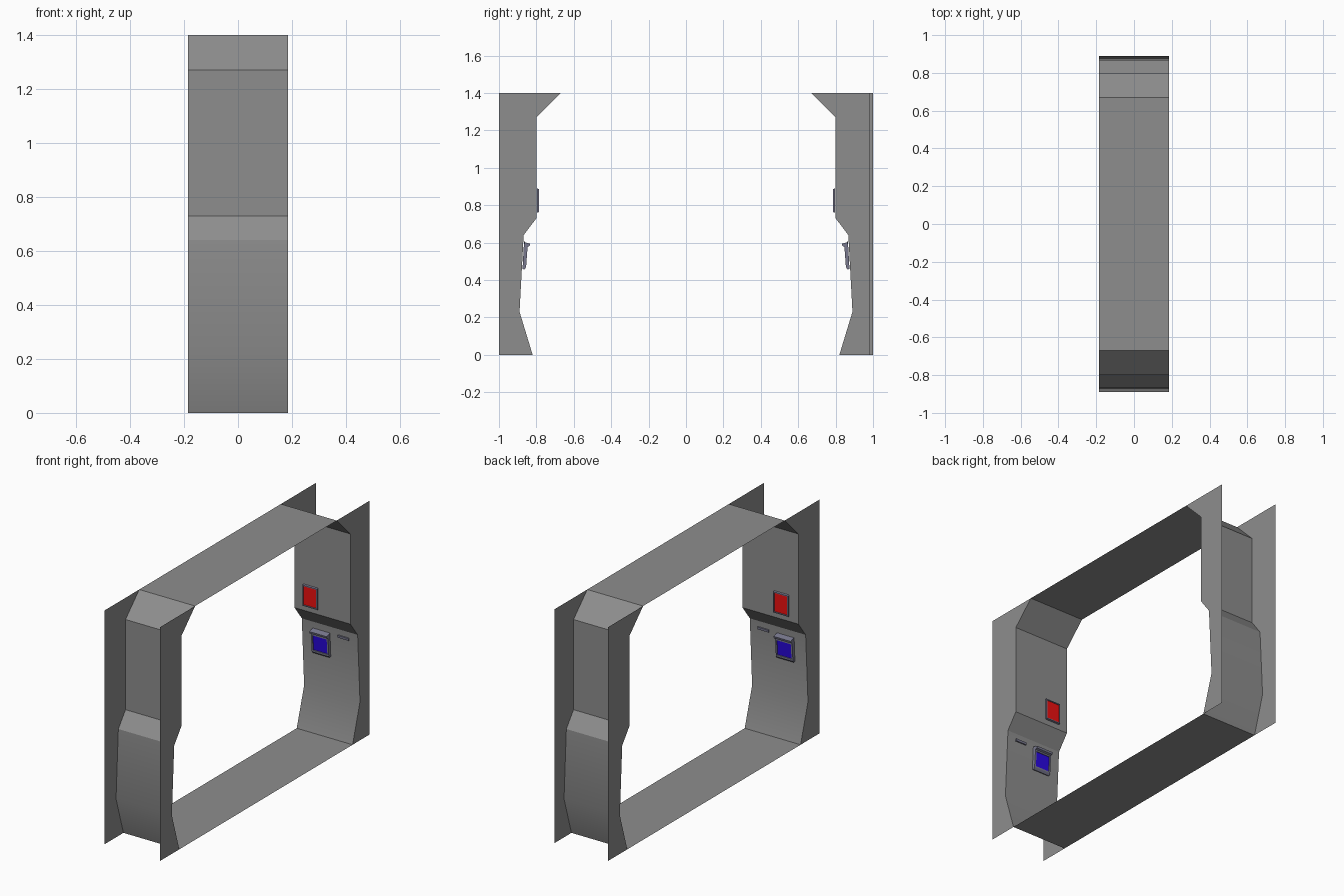
import bpy, bmesh, math

if "Cube" in bpy.data.objects:
    bpy.data.objects.remove(bpy.data.objects["Cube"])

W = 0.185  # half width of the section along x
# half cross-section (y, z), floor to ceiling
WALL = [(0.82, 0), (0.89, 0.23), (0.868, 0.64), (0.80, 0.73), (0.80, 1.27), (0.67, 1.40)]


def material(name, rgb):
    m = bpy.data.materials.new(name)
    m.diffuse_color = (*rgb, 1)
    m.use_nodes = True
    m.node_tree.nodes["Principled BSDF"].inputs["Base Color"].default_value = m.diffuse_color
    return m


grey = material("dark_grey", (0.27, 0.27, 0.27))
trim = material("trim", (0.19, 0.19, 0.27))
red = material("red_screen", (0.85, 0.005, 0.005))
blue = material("blue_screen", (0.022, 0.002, 0.75))


def finish(bm, name, mats, mirror_y=False):
    me = bpy.data.meshes.new(name)
    bm.to_mesh(me)
    bm.free()
    ob = bpy.data.objects.new(name, me)
    bpy.context.collection.objects.link(ob)
    for m in mats:
        me.materials.append(m)
    if mirror_y:
        mod = ob.modifiers.new("Mirror", 'MIRROR')
        mod.use_axis = (False, True, False)
        mod.use_mirror_merge = False
    return ob


def fitting(name, profile, x0, x1, screen=None, edge=None, border=0.01, depth=0.004):
    """Extrude a (y, z) profile along x; optionally recess a coloured screen
    into the side that starts at profile point number `edge`."""
    bm = bmesh.new()
    a = [bm.verts.new((x0, y, z)) for y, z in profile]
    b = [bm.verts.new((x1, y, z)) for y, z in profile]
    bm.faces.new(a)
    bm.faces.new(b[::-1])
    n = len(profile)
    sides = [bm.faces.new((a[i], b[i], b[(i + 1) % n], a[(i + 1) % n])) for i in range(n)]
    bmesh.ops.recalc_face_normals(bm, faces=bm.faces)
    mats = [trim]
    if screen:
        front = sides[edge]
        bmesh.ops.inset_region(bm, faces=[front], thickness=border)
        bmesh.ops.inset_region(bm, faces=[front], thickness=0.001, depth=-depth)
        front.material_index = 1
        mats.append(screen)
    return finish(bm, name, mats, True)


# tunnel shell: closed loop of floor, walls and ceiling, open at both ends
loop = WALL + [(-y, z) for y, z in reversed(WALL)]
bm = bmesh.new()
a = [bm.verts.new((-W, y, z)) for y, z in loop]
b = [bm.verts.new((W, y, z)) for y, z in loop]
for i in range(len(loop)):
    j = (i + 1) % len(loop)
    bm.faces.new((a[i], a[j], b[j], b[i]))
bm.normal_update()
for f in bm.faces:  # face the inside of the corridor
    c = f.calc_center_median()
    if f.normal.y * c.y + f.normal.z * (c.z - 0.7) > 0:
        f.normal_flip()
shell = finish(bm, "corridor_shell", [grey])
bpy.context.view_layer.objects.active = shell
shell.select_set(True)
bpy.ops.object.shade_smooth_by_angle(angle=math.radians(30))
shell.select_set(False)

# flat end flanges from the wall profile out to the sides (one is narrower)
for sx in (-1, 1):
    for sy in (-1, 1):
        outer = 0.98 if sx > 0 and sy > 0 else 1.0
        outline = WALL + [(outer, 1.40), (outer, 0)]
        bm = bmesh.new()
        f = bm.faces.new([bm.verts.new((sx * W, sy * y, z)) for y, z in outline])
        f.normal_update()
        if f.normal.x * sx < 0:
            f.normal_flip()
        finish(bm, "end_flange", [grey])

# upper red wall screens
fitting("red_wall_screen", [(0.797, 0.89), (0.787, 0.887), (0.787, 0.763), (0.797, 0.76)],
        -0.125, -0.027, red, 1, border=0.008)

# lower blue terminals with a hood
fitting("blue_terminal",
        [(0.866, 0.603), (0.833, 0.594), (0.836, 0.582), (0.847, 0.577),
         (0.855, 0.468), (0.864, 0.456), (0.874, 0.460)],
        -0.110, 0.003, blue, 3, border=0.013)

# small slots beside the terminals
fitting("card_slot", [(0.866, 0.607), (0.860, 0.606), (0.861, 0.592), (0.867, 0.591)],
        0.056, 0.130)
